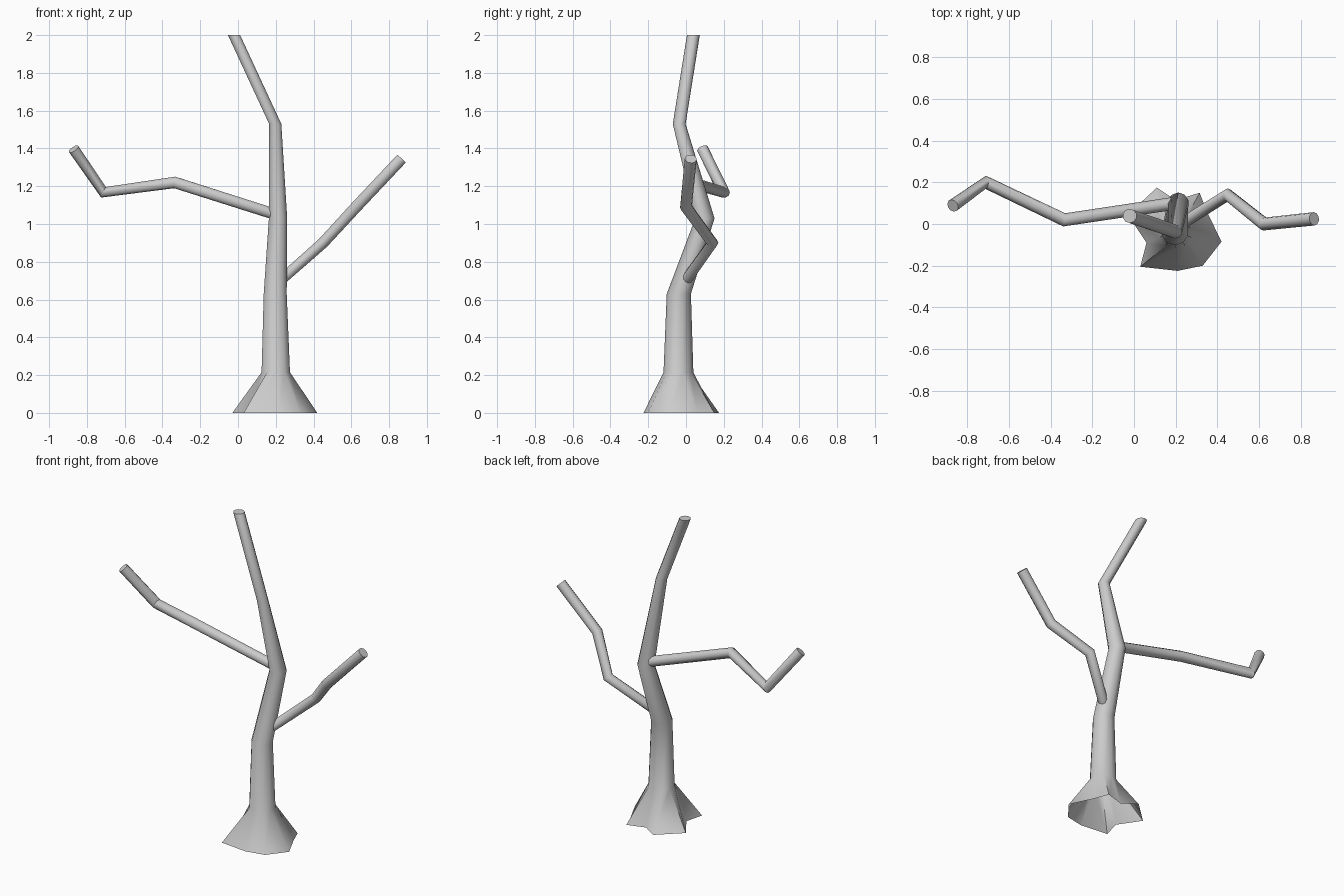
import bpy, bmesh, math
from mathutils import Vector

if "Cube" in bpy.data.objects:
    bpy.data.objects.remove(bpy.data.objects["Cube"])

SIDES = 10


def loft(name, rings, cap_start):
    """Skin a tube through a list of point rings; the far end is closed."""
    bm = bmesh.new()
    loops = [[bm.verts.new(p) for p in ring] for ring in rings]
    for a, b in zip(loops, loops[1:]):
        for i in range(SIDES):
            j = (i + 1) % SIDES
            bm.faces.new((a[i], a[j], b[j], b[i]))
    bm.faces.new(loops[-1])
    if cap_start:
        bm.faces.new(loops[0][::-1])
    mesh = bpy.data.meshes.new(name)
    bm.to_mesh(mesh)
    bm.free()
    obj = bpy.data.objects.new(name, mesh)
    bpy.context.collection.objects.link(obj)
    bpy.ops.object.select_all(action='DESELECT')
    obj.select_set(True)
    bpy.context.view_layer.objects.active = obj
    bpy.ops.object.shade_smooth_by_angle(angle=math.radians(60))
    return obj


def ring(centre, u, v, r):
    """Circle of points in the plane of u and v, starting at -v."""
    c = Vector(centre)
    angles = [2 * math.pi * i / SIDES - math.pi / 2 for i in range(SIDES)]
    return [c + r * (math.cos(a) * u + math.sin(a) * v) for a in angles]


def branch(name, path, radii):
    """Crooked tube whose rings bisect each bend."""
    pts = [Vector(p) for p in path]
    rings = []
    for i, p in enumerate(pts):
        before = (p - pts[i - 1]).normalized() if i else Vector()
        after = (pts[i + 1] - p).normalized() if i < len(pts) - 1 else Vector()
        t = (before + after).normalized()
        u = Vector((0, 1, 0)).cross(t).normalized()
        v = t.cross(u)
        rings.append(ring(p, u, v, radii[i]))
    return loft(name, rings, True)


# Trunk: irregular root flare, open underneath, then level rings
roots = [(.21, -.225), (.33, -.2), (.42, -.085), (.35, .06), (.315, .15),
         (.2, .115), (.11, .175), (-.03, .045), (.06, -.09), (.03, -.205)]
trunk_rings = [((.2, -.04, .215), .079), ((.197, -.038, .63), .064),
               ((.212, .1, 1.03), .051), ((.197, -.036, 1.53), .034),
               ((-.021, .039, 2.0), .034)]
X, Y = Vector((1, 0, 0)), Vector((0, 1, 0))
loft("trunk", [[Vector((x, y, 0)) for x, y in roots]]
     + [ring(c, X, Y, r) for c, r in trunk_rings], False)

# Side branches
branch("left_branch",
       [(.2, .1, 1.05), (-.335, .02, 1.22), (-.712, .2, 1.168), (-.87, .088, 1.397)],
       [.031, .032, .032, .031])
branch("right_branch",
       [(.235, .005, .71), (.45, .14, .9), (.625, 0, 1.09), (.865, .025, 1.345)],
       [.029, .031, .032, .032])
